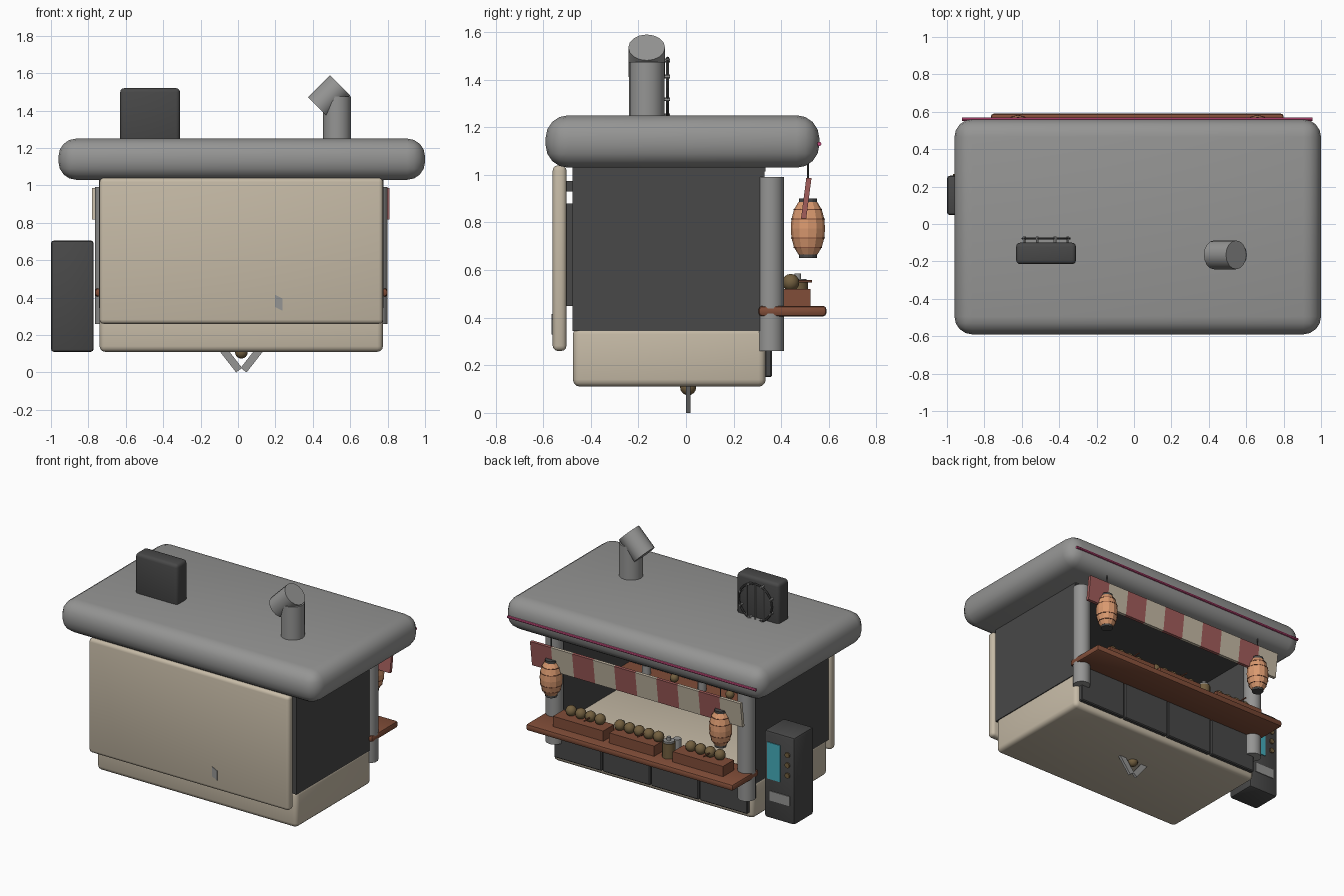
import bpy, bmesh, math
from mathutils import Vector, Matrix

if "Cube" in bpy.data.objects:
    bpy.data.objects.remove(bpy.data.objects["Cube"])


def mat(name, r, g, b):
    m = bpy.data.materials.new(name)
    m.diffuse_color = (r, g, b, 1)
    m.use_nodes = True
    m.node_tree.nodes["Principled BSDF"].inputs["Base Color"].default_value = m.diffuse_color
    return m


BEIGE = mat("beige", 0.56, 0.49, 0.38)
DARK = mat("charcoal", 0.065, 0.065, 0.065)
GREY = mat("grey metal", 0.30, 0.30, 0.295)
WOOD = mat("red wood", 0.22, 0.075, 0.04)
RED = mat("faded red", 0.36, 0.11, 0.105)
ORANGE = mat("lantern orange", 0.70, 0.32, 0.16)
OLIVE = mat("food brown", 0.17, 0.115, 0.05)
CYAN = mat("screen cyan", 0.06, 0.42, 0.50)
PINK = mat("neon pink", 0.55, 0.07, 0.20)


def finish(name, bm, m, smooth=True):
    me = bpy.data.meshes.new(name)
    bmesh.ops.recalc_face_normals(bm, faces=bm.faces)
    bm.to_mesh(me)
    bm.free()
    ob = bpy.data.objects.new(name, me)
    bpy.context.collection.objects.link(ob)
    me.materials.append(m)
    if smooth:
        bpy.context.view_layer.objects.active = ob
        bpy.ops.object.select_all(action='DESELECT')
        ob.select_set(True)
        bpy.ops.object.shade_smooth_by_angle(angle=math.radians(32))
    return ob


def box(name, x, y, z, m, bevel=0, seg=3):
    """Box from (min, max) ranges, with optional rounded edges."""
    bm = bmesh.new()
    lo, hi = Vector((x[0], y[0], z[0])), Vector((x[1], y[1], z[1]))
    bmesh.ops.create_cube(bm, size=1, matrix=Matrix.Translation((lo + hi) / 2)
                          @ Matrix.Diagonal((*(hi - lo), 1)))
    if bevel:
        bmesh.ops.bevel(bm, geom=bm.edges[:], offset=bevel, segments=seg,
                        profile=0.5, affect='EDGES')
    return finish(name, bm, m, bool(bevel))


def rod(name, a, b, r, m, sides=12):
    """Cylinder between two points."""
    a, b = Vector(a), Vector(b)
    bm = bmesh.new()
    rot = (b - a).to_track_quat('Z', 'Y').to_matrix().to_4x4()
    bmesh.ops.create_cone(bm, cap_ends=True, segments=sides, radius1=r, radius2=r,
                          depth=(b - a).length, matrix=Matrix.Translation((a + b) / 2) @ rot)
    return finish(name, bm, m)


def ball(name, c, r, m):
    bm = bmesh.new()
    bmesh.ops.create_uvsphere(bm, u_segments=12, v_segments=8, radius=r,
                              matrix=Matrix.Translation(c))
    return finish(name, bm, m)


def lathe(name, c, profile, m, sides=12):
    """Closed solid of revolution about z through c; profile is (radius, z)."""
    bm = bmesh.new()
    rings = [[bm.verts.new((c[0] + r * math.cos(2 * math.pi * i / sides),
                            c[1] + r * math.sin(2 * math.pi * i / sides), z))
              for i in range(sides)] for r, z in profile]
    for p, q in zip(rings, rings[1:]):
        for i in range(sides):
            j = (i + 1) % sides
            bm.faces.new((p[i], p[j], q[j], q[i]))
    bm.faces.new(rings[0])
    bm.faces.new(rings[-1])
    return finish(name, bm, m, False)


# roof slab and neon strip
box("roof", (-0.96, 1.0), (-0.59, 0.56), (1.03, 1.25), GREY, 0.095, 4)
rod("neon_strip", (-0.92, 0.56, 1.13), (0.955, 0.56, 1.13), 0.009, PINK, 8)

# hut shell
box("base", (-0.74, 0.775), (-0.475, 0.335), (0.11, 0.36), BEIGE, 0.03)
for side, x in (("left", (-0.742, -0.70)), ("right", (0.735, 0.777))):
    box(side + "_wall", x, (-0.477, 0.33), (0.345, 1.04), DARK)
box("rear_wall", (-0.74, 0.775), (-0.477, -0.44), (0.345, 1.04), DARK)
box("ceiling", (-0.74, 0.775), (-0.475, 0.335), (1.015, 1.045), DARK)
box("shutter_panel", (-0.74, 0.775), (-0.56, -0.502), (0.26, 1.04), BEIGE, 0.022)
for z in ((0.45, 0.88), (0.93, 0.975)):
    box("shutter_bracket", (-0.70, 0.735), (-0.51, -0.47), z, DARK)
stain = box("shutter_stain", (0.198, 0.238), (-0.564, -0.556), (0.33, 0.415), GREY)
for v in stain.data.vertices:
    if (v.co.z > 0.4) == (v.co.x > 0.22):
        v.co.z += 0.02 if v.co.z < 0.4 else -0.02

# panels below the counter
box("counter_backing", (-0.71, 0.745), (0.325, 0.345), (0.16, 0.41), GREY)
for i in range(4):
    x0 = -0.715 + i * 0.367
    box("counter_panel", (x0, x0 + 0.36), (0.33, 0.362), (0.15, 0.412), DARK, 0.006, 1)

# pillars, counter and inner shelf
for x in (-0.708, 0.743):
    rod("pillar", (x, 0.355, 0.26), (x, 0.355, 0.99), 0.057, GREY, 14)
box("counter", (-0.765, 0.80), (0.305, 0.59), (0.405, 0.45), WOOD, 0.015, 2)
box("inner_shelf", (-0.70, 0.735), (-0.44, -0.30), (0.40, 0.50), WOOD)
for i in range(6):
    x = -0.5 + i * 0.21
    if i % 2:
        rod("shelf_jar", (x, -0.36, 0.50), (x, -0.36, 0.56), 0.028, GREY)
    else:
        ball("shelf_food", (x, -0.36, 0.525), 0.028, OLIVE)

# food trays
for x, w, n in ((0.45, 0.19, 4), (0.045, 0.17, 5), (-0.455, 0.19, 4)):
    box("food_tray", (x - w, x + w), (0.405, 0.522), (0.448, 0.52), WOOD)
    for i in range(n):
        t = x + (i - (n - 1) / 2) * 0.073
        ball("food_ball", (t, 0.44, 0.548), 0.036, OLIVE)
    rod("skewer", (x - 0.05, 0.42, 0.553), (x - 0.05, 0.53, 0.553), 0.005, WOOD, 6)

# sauce pot and cups
rod("sauce_pot", (-0.20, 0.47, 0.45), (-0.20, 0.47, 0.55), 0.042, OLIVE)
rod("pot_lid", (-0.20, 0.47, 0.55), (-0.20, 0.47, 0.562), 0.036, GREY)
rod("pot_knob", (-0.20, 0.47, 0.562), (-0.20, 0.47, 0.585), 0.014, GREY)
for x in (0.225, -0.20):
    rod("cup", (x, 0.38, 0.45), (x, 0.38, 0.54), 0.026, GREY)

# striped awning board, leaning outward at the top
for i in range(10):
    x0 = -0.78 + i * 0.159
    s = box("awning_stripe", (x0, x0 + 0.159), (0.494, 0.516), (0.817, 0.987),
            RED if i % 2 else BEIGE)
    for v in s.data.vertices:
        v.co.y += (v.co.z - 0.9) * 0.13

# lanterns
for x in (-0.62, 0.66):
    c = (x, 0.512)
    lathe("lantern", c, [(0.04, 0.665), (0.058, 0.695), (0.069, 0.735), (0.072, 0.775),
                         (0.069, 0.815), (0.058, 0.855), (0.04, 0.885)], ORANGE)
    for z, r in ((0.695, 0.06), (0.735, 0.071), (0.815, 0.071), (0.855, 0.06)):
        lathe("lantern_rib", c, [(r, z - 0.002), (r, z + 0.002)], WOOD)
    for z in (0.65, 0.88):
        lathe("lantern_cap", c, [(0.038, z), (0.038, z + 0.02)], DARK)
    rod("lantern_hook", (x, 0.512, 0.90), (x, 0.512, 1.06), 0.004, DARK, 6)

# vending machine
box("vending_machine", (-1.0, -0.772), (0.048, 0.258), (0.11, 0.705), DARK, 0.015, 2)
box("vending_screen", (-0.895, -0.795), (0.255, 0.263), (0.38, 0.63), CYAN)
box("vending_slot", (-0.965, -0.815), (0.255, 0.263), (0.235, 0.30), GREY)
for z in (0.44, 0.51, 0.58):
    rod("vending_button", (-0.95, 0.25, z), (-0.95, 0.268, z), 0.018, OLIVE, 10)

# rooftop cooling unit with a wire guard
box("cooling_unit", (-0.63, -0.31), (-0.215, -0.10), (1.23, 1.52), DARK, 0.022)
bpy.ops.mesh.primitive_torus_add(location=(-0.47, -0.077, 1.365), rotation=(math.pi / 2, 0, 0),
                                 major_radius=0.125, minor_radius=0.007,
                                 major_segments=24, minor_segments=6)
guard = bpy.context.object
guard.name = "guard_ring"
guard.data.materials.append(DARK)
for dx in (-0.065, 0, 0.065):
    h = math.sqrt(0.125 ** 2 - dx ** 2)
    rod("guard_bar", (-0.47 + dx, -0.077, 1.365 - h), (-0.47 + dx, -0.077, 1.365 + h),
        0.005, GREY, 6)
for i in range(8):
    a = math.pi * (i + 0.5) / 4
    x, z = -0.47 + 0.125 * math.cos(a), 1.365 + 0.125 * math.sin(a)
    rod("guard_stud", (x, -0.11, z), (x, -0.068, z), 0.008, GREY, 6)

# chimney with tilted outlet
rod("chimney", (0.53, -0.165, 1.22), (0.53, -0.165, 1.475), 0.075, GREY, 16)
rod("chimney_outlet", (0.428, -0.165, 1.417), (0.546, -0.165, 1.535), 0.077, GREY, 16)

# V-shaped stand under the floor
for s in (-1, 1):
    leg = box("stand_leg", (-0.02, 0.02), (0, 0.018), (0, 0.145), GREY)
    leg.rotation_euler = (0, s * math.radians(38), 0)
    leg.location = (0.018 + s * 0.012, 0, 0.012)
ball("stand_pivot", (0.018, 0.009, 0.108), 0.034, OLIVE)
